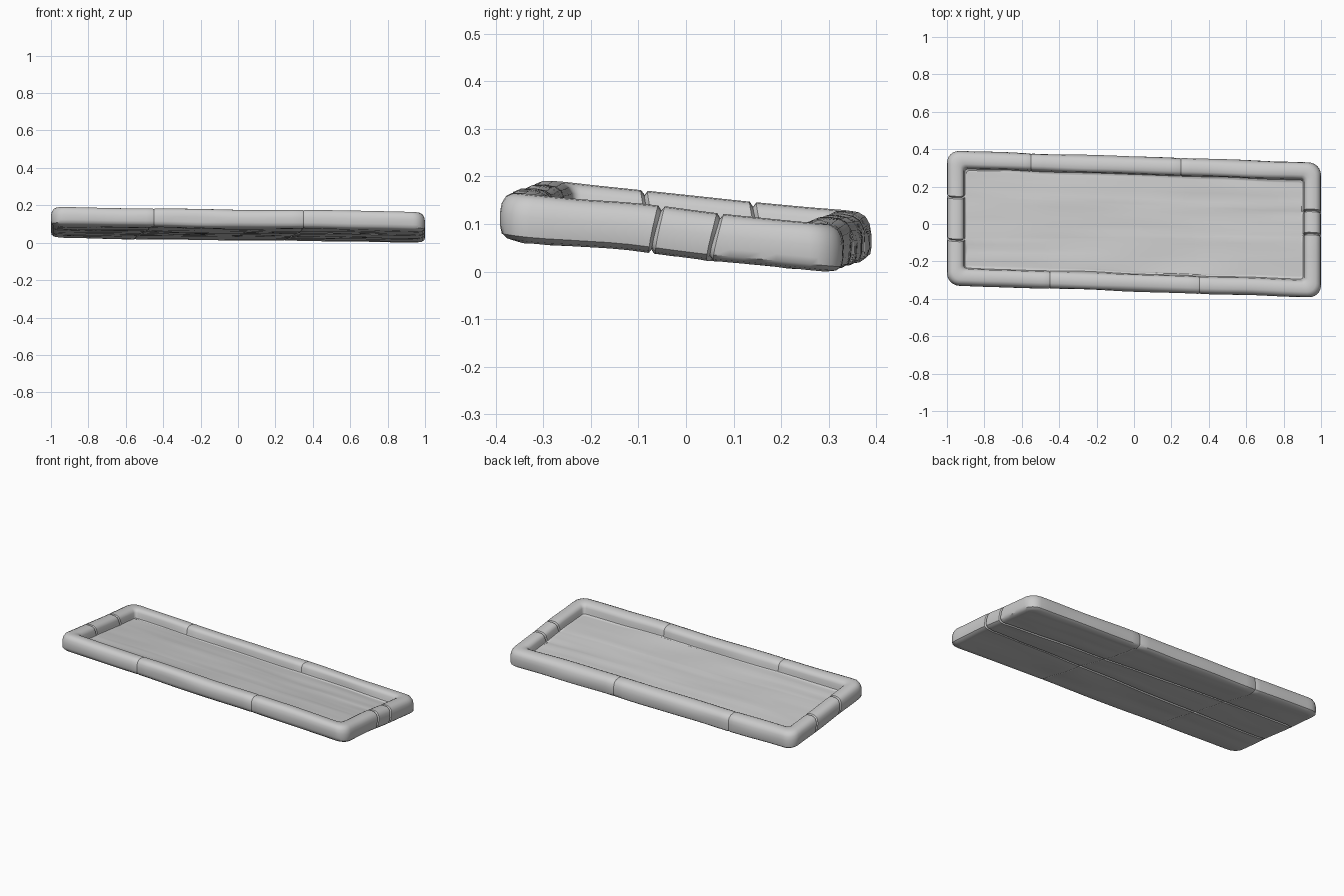
import bpy, bmesh, math
from mathutils import Vector, noise

if "Cube" in bpy.data.objects:
    bpy.data.objects.remove(bpy.data.objects["Cube"])

HX, HY = 1.0, 0.36
# board seams / chips per side: (positions along the side, groove depth)
SIDES = [([-0.45, 0.35], 0.003, 14),    # front
         ([-0.03, 0.093], 0.010, 6),    # right end
         ([-0.25, 0.55], 0.003, 14),    # back
         ([-0.12, 0.11], 0.010, 6)]     # left end
# rim cross-section, underside to inner floor edge: inset, height, corner radius
PROFILE = [(0.034, 0.000, 0.045), (0.014, 0.004, 0.055), (0.003, 0.013, 0.06),
           (0.000, 0.028, 0.065), (0.000, 0.055, 0.065), (0.004, 0.076, 0.065),
           (0.013, 0.091, 0.06), (0.028, 0.099, 0.05), (0.050, 0.101, 0.04),
           (0.070, 0.099, 0.03), (0.083, 0.092, 0.022), (0.090, 0.080, 0.018),
           (0.093, 0.060, 0.016), (0.096, 0.049, 0.015), (0.104, 0.046, 0.014)]


def stations(end, seams, sub):
    """Positions along a straight edge, with a tight triple at every seam."""
    out, prev = [], -end
    for s in seams + [None]:
        stop = end if s is None else s - 0.007
        out += [(prev + (stop - prev) * i / sub, 0) for i in range(1, sub)]
        if s is not None:
            out += [(s - 0.007, 0), (s, 1), (s + 0.007, 0)]
            prev = s + 0.007
    return out


def ring(inset, z, r):
    """Rounded rectangle, each side running from corner middle to corner middle."""
    pts = []
    v = Vector((0.05 - inset, 0.045 - z)).normalized()
    for s, (seams, depth, sub) in enumerate(SIDES):
        along, out = (HX, HY) if s % 2 == 0 else (HY, HX)
        a, b = along - inset - r, out - inset - r
        arc = lambda sx, d: (sx * a + r * math.cos(math.radians(d)),
                             -b + r * math.sin(math.radians(d)), z)
        side = [arc(-1, d) for d in (225, 240, 255, 270)]
        for p, seam in stations(a, seams, sub):
            d = depth * seam
            slant = 0.2 * (z - 0.05) * (s % 2)
            side.append((p + slant, -(out - inset - v.x * d), z + v.y * d))
        side += [arc(1, d) for d in (270, 285, 300)]
        for x, y, zz in side:
            for _ in range(s):
                x, y = -y, x
            pts.append(Vector((x, y, zz)))
    return pts


def cap(bm, loop, flip, ripple):
    """Fill a ring with a grid of long boards and slight grain ripples."""
    n = [7 + len(stations(1, sd[0], sd[2])) for sd in SIDES]
    loop = loop + loop[:1]
    nb, nr = n[0], n[1]
    B, R = loop[:nb + 1], loop[nb:nb + nr + 1]
    T, L = loop[nb + nr:2 * nb + nr + 1][::-1], loop[2 * nb + nr:][::-1]
    b0, b1, l0, l1 = B[0].co, B[-1].co, T[0].co, T[-1].co
    rows = []
    for j in range(nr + 1):
        if j in (0, nr):
            rows.append(B if j == 0 else T)
            continue
        v = j / nr
        v = (L[j].co.y - b0.y) / (l0.y - b0.y)
        row = [L[j]]
        for i in range(1, nb):
            u = (B[i].co.x - b0.x) / (b1.x - b0.x)
            c = (L[j].co.lerp(R[j].co, u) + B[i].co.lerp(T[i].co, v)
                 - b0.lerp(b1, u).lerp(l0.lerp(l1, u), v))
            c.z += ripple * noise.noise(Vector((c.x * 1.5, c.y * 22, 3)))
            row.append(bm.verts.new(c))
        rows.append(row + [R[j]])
    for j in range(nr):
        for i in range(nb):
            f = [rows[j][i], rows[j][i + 1], rows[j + 1][i + 1], rows[j + 1][i]]
            bm.faces.new(f[::-1] if flip else f)


# tray body: rim swept round, floor and underside filled with boards
bm = bmesh.new()
loops = [[bm.verts.new(p) for p in ring(*q)] for q in PROFILE]
for lo, hi in zip(loops, loops[1:]):
    for i in range(len(lo)):
        k = (i + 1) % len(lo)
        bm.faces.new((lo[i], lo[k], hi[k], hi[i]))
cap(bm, loops[0], True, 0.004)
cap(bm, loops[-1], False, 0.004)

# hand-carved unevenness, then the skewed, tilted resting pose
for v in bm.verts:
    x, y, z = v.co
    y += 0.004 * noise.noise(Vector((x * 4, y * 3, z * 12)))
    z += 0.005 * noise.noise(Vector((x * 3 + 7, y * 5, z * 5)))
    y -= 0.033 * x
    v.co = (x, y, z - 0.1 * y - 0.0165 * x)
low = min(v.co.z for v in bm.verts)
for v in bm.verts:
    v.co.z -= low
bmesh.ops.recalc_face_normals(bm, faces=bm.faces)

mesh = bpy.data.meshes.new("wooden_tray")
bm.to_mesh(mesh)
bm.free()
tray = bpy.data.objects.new("wooden_tray", mesh)
bpy.context.collection.objects.link(tray)
bpy.context.view_layer.objects.active = tray
tray.select_set(True)
bpy.ops.object.shade_smooth_by_angle(angle=math.radians(40))
